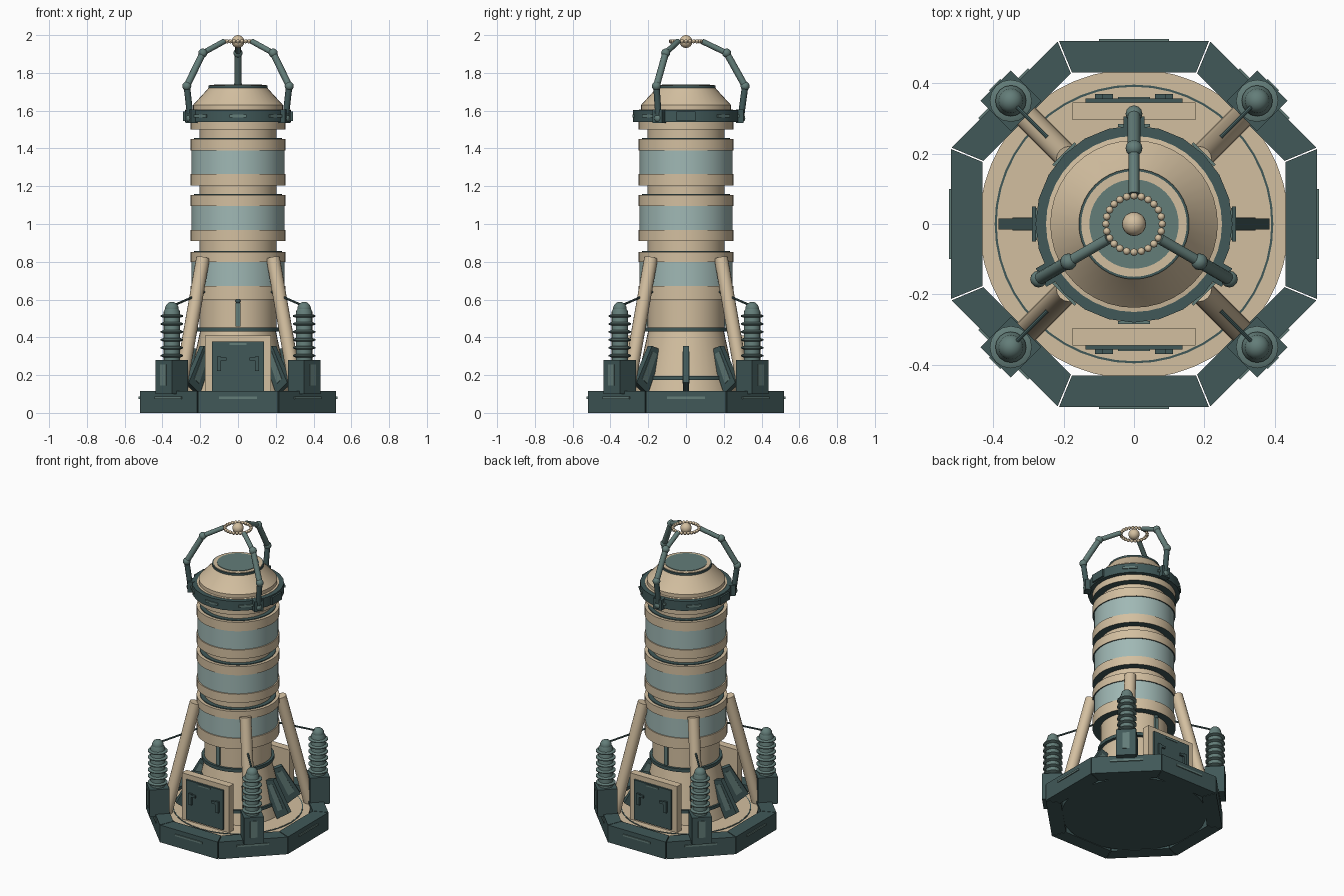
import bpy, bmesh, math
from mathutils import Vector, Matrix

if "Cube" in bpy.data.objects:
    bpy.data.objects.remove(bpy.data.objects["Cube"])


def material(name, rgb):
    m = bpy.data.materials.new(name)
    m.diffuse_color = (*rgb, 1)
    m.use_nodes = True
    m.node_tree.nodes["Principled BSDF"].inputs["Base Color"].default_value = m.diffuse_color
    return m


BEIGE = material("warm beige", (0.65, 0.52, 0.35))
DARK = material("dark green", (0.052, 0.098, 0.098))
SLATE = material("slate green", (0.125, 0.205, 0.19))
GLASS = material("pale glass", (0.35, 0.48, 0.46))


def finish(name, bm, mats, smooth=True):
    bmesh.ops.recalc_face_normals(bm, faces=bm.faces)
    me = bpy.data.meshes.new(name)
    bm.to_mesh(me)
    bm.free()
    ob = bpy.data.objects.new(name, me)
    bpy.context.collection.objects.link(ob)
    for m in mats if isinstance(mats, list) else [mats]:
        me.materials.append(m)
    if smooth:
        bpy.ops.object.select_all(action='DESELECT')
        ob.select_set(True)
        bpy.context.view_layer.objects.active = ob
        bpy.ops.object.shade_smooth_by_angle(angle=math.radians(35))
    return ob


def lathe(name, profile, mats, seg=40, rule=None, at=(0, 0, 0)):
    """Revolve (radius, height) points, closing both ends."""
    bm = bmesh.new()
    rings = [[bm.verts.new((at[0] + r * math.cos(2 * math.pi * i / seg),
                            at[1] + r * math.sin(2 * math.pi * i / seg), at[2] + z))
              for i in range(seg)] for r, z in profile]
    for a, b in zip(rings, rings[1:]):
        for i in range(seg):
            j = (i + 1) % seg
            bm.faces.new((a[i], a[j], b[j], b[i]))
    bm.faces.new(rings[0])
    bm.faces.new(rings[-1])
    bmesh.ops.recalc_face_normals(bm, faces=bm.faces)
    if rule:
        for f in bm.faces:
            f.material_index = rule(f)
    return finish(name, bm, mats)


def prism(name, pts, lo, hi, mat, matrix=Matrix()):
    """Extrude a 2D outline from lo to hi along local z."""
    bm = bmesh.new()
    f = bm.faces.new([bm.verts.new((x, y, lo)) for x, y in pts])
    ext = bmesh.ops.extrude_face_region(bm, geom=[f])
    bmesh.ops.translate(bm, vec=(0, 0, hi - lo),
                        verts=[v for v in ext['geom'] if isinstance(v, bmesh.types.BMVert)])
    bmesh.ops.transform(bm, matrix=matrix, verts=bm.verts)
    return finish(name, bm, mat, False)


def box(name, center, size, mat, angle=0):
    """Box placed in a frame turned about z; local x points outward."""
    (x, y, z), (sx, sy, sz) = center, size
    pts = [(x + a * sx / 2, y + b * sy / 2) for a, b in ((-1, -1), (1, -1), (1, 1), (-1, 1))]
    return prism(name, pts, z - sz / 2, z + sz / 2, mat, Matrix.Rotation(angle, 4, 'Z'))


def tube(name, p, q, r, mat, seg=12):
    p, q = Vector(p), Vector(q)
    d = q - p
    mx = Matrix.Translation((p + q) / 2) @ d.to_track_quat('Z', 'Y').to_matrix().to_4x4()
    bm = bmesh.new()
    bmesh.ops.create_cone(bm, cap_ends=True, segments=seg, radius1=r, radius2=r,
                          depth=d.length, matrix=mx)
    return finish(name, bm, mat)


def ball(name, p, r, mat, seg=16):
    bm = bmesh.new()
    bmesh.ops.create_uvsphere(bm, u_segments=seg, v_segments=seg // 2 + 2, radius=r,
                              matrix=Matrix.Translation(p))
    return finish(name, bm, mat)


def polar(r, a, z):
    return (r * math.cos(a), r * math.sin(a), z)


# Octagonal base: eight separate blocks around a floor disc
for k in range(8):
    a = k * math.pi / 4
    prism("base_block", [(0.43, -0.176), (0.52, -0.213), (0.52, 0.213), (0.43, 0.176)],
          0, 0.115, DARK, Matrix.Rotation(a, 4, 'Z'))
    box("base_slot", (0.522, 0, 0.08), (0.008, 0.2, 0.012), SLATE, a)
lathe("base_floor", [(0.44, 0.003), (0.44, 0.095)], [BEIGE, DARK], 48,
      lambda f: 0 if f.normal.z > 0.5 else 1)
for r in (0.33, 0.39):
    lathe("floor_groove", [(r, 0.094), (r, 0.098), (r + 0.006, 0.098), (r + 0.006, 0.094)], DARK, 48)
    lathe("floor_step", [(r, 0.09), (r, 0.099)], BEIGE, 48)

# Flared skirt and lower drum
lathe("skirt", [(0.275, 0.09), (0.2, 0.435)], BEIGE)
lathe("skirt_band", [(0.265, 0.175), (0.265, 0.195)], DARK)
lathe("skirt_collar", [(0.222, 0.43), (0.222, 0.452)], DARK, 24)
lathe("tower_core", [(0.205, 0.43), (0.205, 1.55)], BEIGE)

# Projecting bands with dark undersides, and glass drums
for lo, hi in ((0.6, 0.672), (0.8, 0.852), (0.91, 0.968), (1.095, 1.153),
               (1.205, 1.265), (1.39, 1.45), (1.5, 1.545)):
    lathe("tower_band", [(0.252, lo), (0.252, hi)], [BEIGE, DARK], 40,
          lambda f: 1 if f.normal.z < -0.5 else 0)
    lathe("band_gasket", [(0.232, hi), (0.232, hi + 0.005)], DARK)
for lo, hi in ((0.672, 0.8), (0.968, 1.095), (1.265, 1.39)):
    lathe("glass_drum", [(0.245, lo), (0.245, hi)], GLASS)

# Domed cap, collar and top hatch
lathe("cap", [(0.25, 1.53), (0.25, 1.605), (0.238, 1.607), (0.238, 1.63),
              (0.16, 1.715), (0.15, 1.73)], BEIGE)
lathe("collar", [(0.25, 1.54), (0.28, 1.54), (0.28, 1.603), (0.258, 1.603)], DARK, 24)
lathe("hatch_rim", [(0.157, 1.715), (0.157, 1.732)], DARK)
lathe("hatch_ring", [(0.15, 1.73), (0.15, 1.735)], BEIGE)
lathe("hatch", [(0.127, 1.73), (0.127, 1.738)], SLATE)
for k in range(8):
    box("collar_slot", (0.28, 0, 1.572), (0.008, 0.09, 0.014), SLATE, k * math.pi / 4)
for a in (0, math.pi):
    box("collar_plate", (0.284, 0, 1.57), (0.012, 0.1, 0.05), DARK, a)

# Leaning side fins
FIN = [(0.19, 0.33), (0.27, 0.355), (0.385, 0.16), (0.30, 0.1)]
INSET = [(0.235, 0.312), (0.268, 0.325), (0.345, 0.18), (0.308, 0.155)]
UPRIGHT = Matrix.Rotation(math.pi / 2, 4, 'X')
for k in (0, 1, 3, 4, 5, 7):
    turn = Matrix.Rotation(k * math.pi / 4, 4, 'Z') @ UPRIGHT
    prism("fin", FIN, -0.016, 0.016, DARK, turn)
    prism("fin_inset", INSET, -0.018, 0.018, SLATE, turn)

# Front and back doorways
for a in (-math.pi / 2, math.pi / 2):
    box("door_frame", (0.32, 0, 0.255), (0.05, 0.35, 0.31), BEIGE, a)
    box("door", (0.35, 0, 0.245), (0.014, 0.275, 0.265), DARK, a)
    for s in (-1, 1):
        box("door_handle", (0.363, 0.1 * s, 0.26), (0.014, 0.022, 0.075), DARK, a)
        box("door_latch", (0.363, 0.08 * s, 0.285), (0.014, 0.04, 0.015), DARK, a)
    box("door_slot", (0.358, 0, 0.385 - 0.02), (0.006, 0.09, 0.01), SLATE, a)
    box("drum_rib", (0.207, 0, 0.52), (0.02, 0.026, 0.125), SLATE, a)
    ball("drum_rib_knob", polar(0.21, a, 0.592), 0.014, DARK, 10)

# Corner boxes, insulators, braces and cables
for k in range(4):
    a = math.pi / 4 + k * math.pi / 2
    R = 0.495
    x, y, _ = polar(R, a, 0)
    box("corner_box", (R, 0, 0.19), (0.122, 0.122, 0.18), DARK, a)
    box("corner_box_panel", (R + 0.061, 0, 0.2), (0.008, 0.045, 0.11), SLATE, a)
    lathe("insulator_post", [(0.044, 0.28), (0.044, 0.535), (0.03, 0.56)], SLATE, 16, at=(x, y, 0))
    for i in range(6):
        z = 0.3 + i * 0.042
        lathe("insulator_disc", [(0.046, z - 0.006), (0.06, z), (0.06, z + 0.006),
                                 (0.046, z + 0.012)], SLATE, 16, at=(x, y, 0))
    ball("insulator_cap", (x, y, 0.552), 0.036, SLATE)
    tube("brace", polar(0.44, a, 0.1), polar(0.262, a, 0.82), 0.036, BEIGE, 16)
    tube("cable", polar(R, a, 0.565), polar(0.22, a, 0.65), 0.006, DARK, 8)

# Three jointed arms holding the ring at the top
for k in range(3):
    a = math.pi / 2 + k * 2 * math.pi / 3
    path = [polar(r, a, z) for r, z in
            ((0.29, 1.56), (0.313, 1.73), (0.215, 1.905), (0.085, 1.967))]
    box("arm_mount", (0.285, 0, 1.57), (0.04, 0.06, 0.07), DARK, a)
    for i, (p, q) in enumerate(zip(path, path[1:])):
        tube("arm_segment", p, q, (0.017, 0.018, 0.015)[i], SLATE if i else DARK)
    for p in path[:3]:
        ball("arm_joint", p, 0.024, SLATE, 12)

# Beaded ring and centre sphere
for k in range(24):
    ball("ring_bead", polar(0.08, k * math.pi / 12, 1.967), 0.011, BEIGE, 8)
ball("centre_sphere", (0, 0, 1.966), 0.034, BEIGE, 20)
